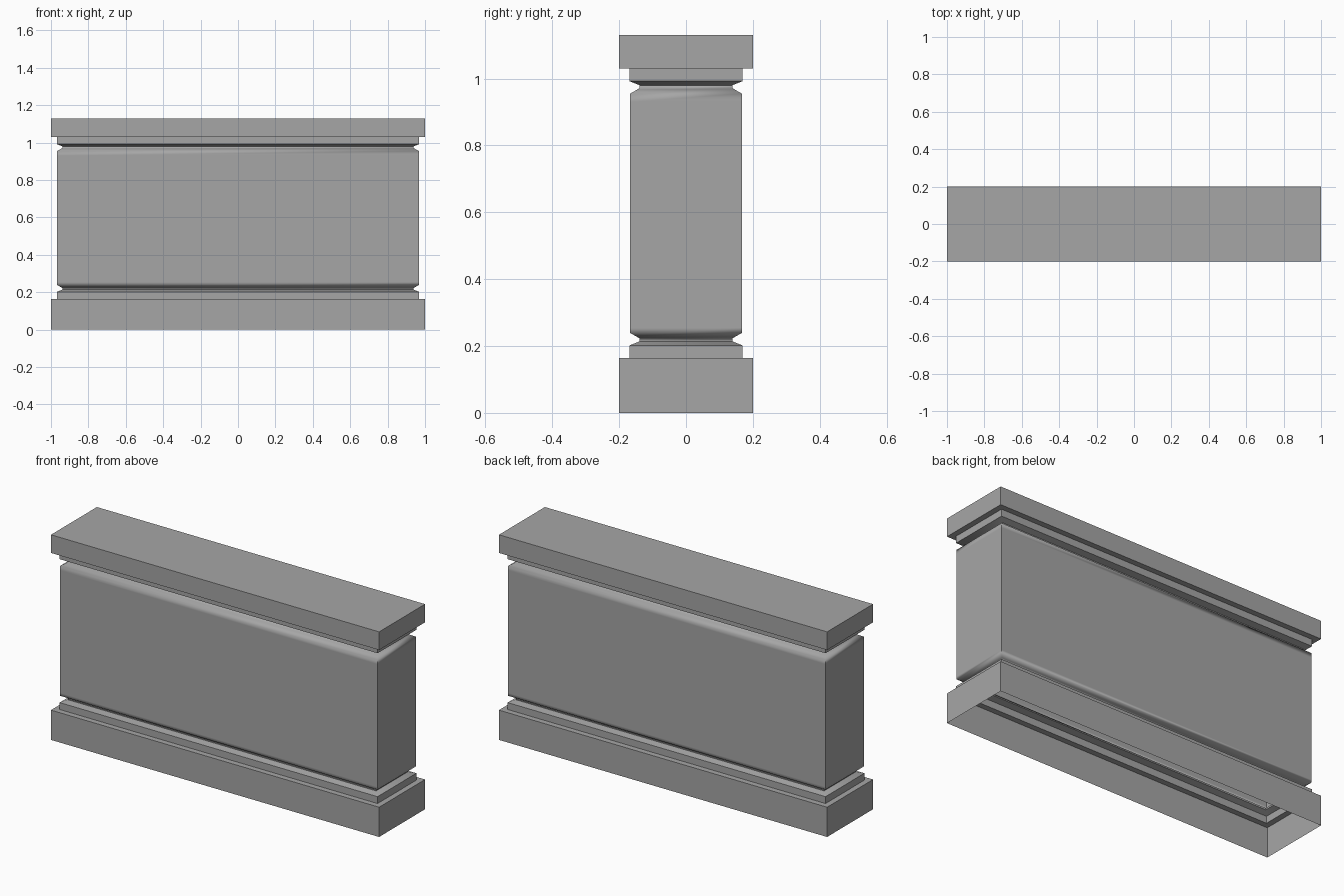
import bpy
import bmesh
from math import radians

# Remove the default cube
cube = bpy.data.objects.get("Cube")
if cube:
    bpy.data.objects.remove(cube, do_unlink=True)

HALF_LENGTH, HALF_DEPTH = 1.0, 0.2

# Plain grey stone
stone = bpy.data.materials.new("grey stone")
stone.use_nodes = True
grey = (0.38, 0.38, 0.38, 1)
stone.diffuse_color = grey
stone.node_tree.nodes["Principled BSDF"].inputs["Base Color"].default_value = grey


def moulding(name, profile, cap_top=False):
    """Sweep an (inset, height) profile round the rectangular plan."""
    bm = bmesh.new()
    rings = []
    for inset, z in profile:
        x, y = HALF_LENGTH - inset, HALF_DEPTH - inset
        rings.append([bm.verts.new((sx * x, sy * y, z))
                      for sx, sy in ((-1, -1), (1, -1), (1, 1), (-1, 1))])
    for low, high in zip(rings, rings[1:]):
        for i in range(4):
            j = (i + 1) % 4
            bm.faces.new((low[i], low[j], high[j], high[i]))
    if cap_top:
        bm.faces.new(rings[-1])
    mesh = bpy.data.meshes.new(name)
    bm.to_mesh(mesh)
    bm.free()
    mesh.materials.append(stone)
    obj = bpy.data.objects.new(name, mesh)
    bpy.context.collection.objects.link(obj)
    bpy.ops.object.select_all(action='DESELECT')
    obj.select_set(True)
    bpy.context.view_layer.objects.active = obj
    bpy.ops.object.shade_smooth_by_angle(angle=radians(64))
    return obj


FILLET, GROOVE, BODY = 0.031, 0.061, 0.033

# Plinth, open underneath, with its ledge and fillet
moulding("plinth", [(0, 0), (0, 0.164), (FILLET, 0.164),
                    (FILLET, 0.202), (GROOVE, 0.214)])

# Wall panel between the two grooves, with softened shoulders
moulding("wall_panel", [(GROOVE, 0.214), (GROOVE, 0.223), (0.054, 0.227),
                        (BODY, 0.239), (BODY, 0.255), (BODY, 0.93),
                        (BODY, 0.955), (0.054, 0.967), (GROOVE, 0.972),
                        (GROOVE, 0.98)])

# Coping with its fillet and flat top
moulding("coping", [(GROOVE, 0.98), (FILLET, 0.992), (FILLET, 1.03),
                    (0, 1.03), (0, 1.13)], cap_top=True)
